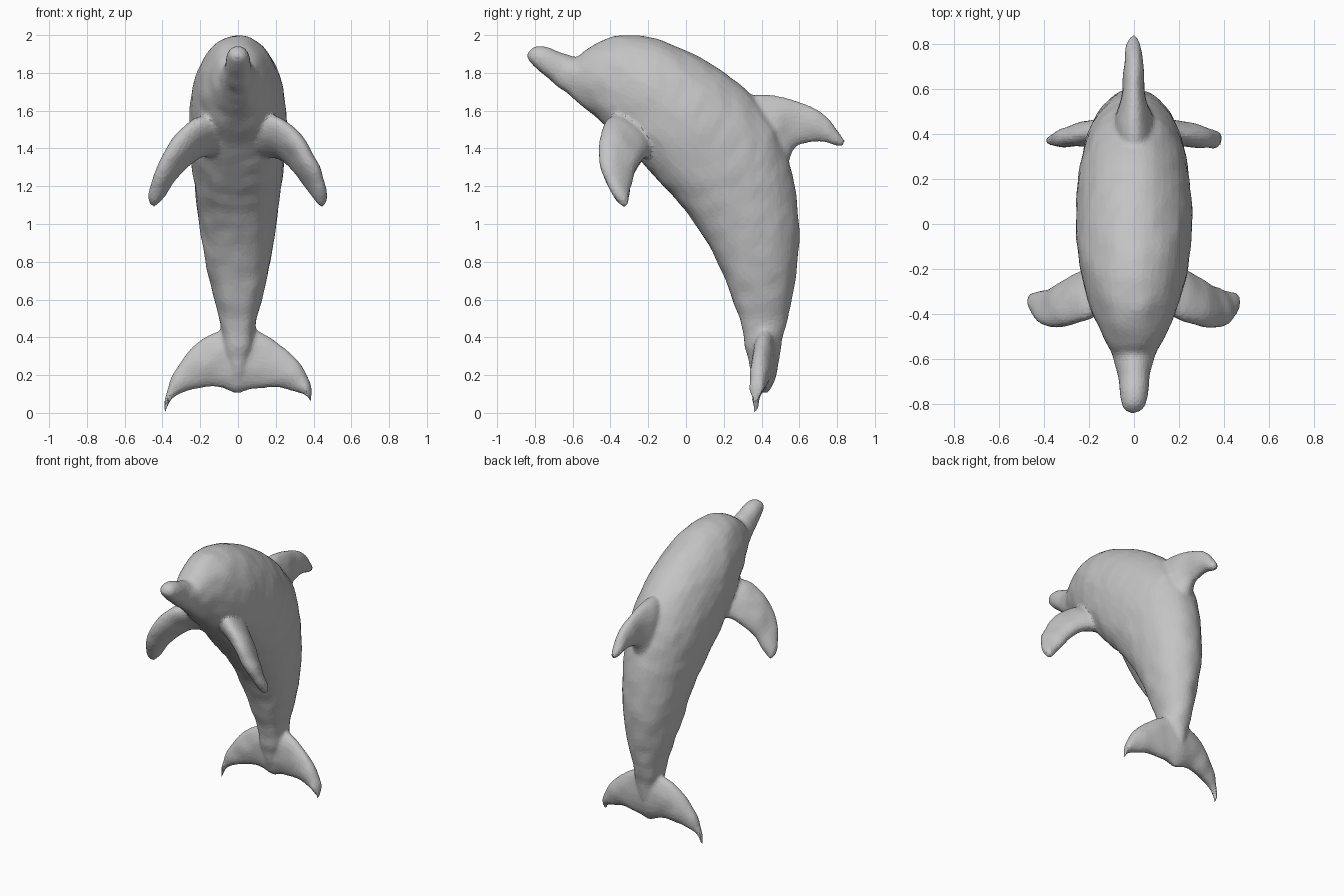
import bpy, bmesh, math
from mathutils import Vector, noise

cube = bpy.data.objects.get("Cube")
if cube:
    bpy.data.objects.remove(cube, do_unlink=True)

grey = bpy.data.materials.new("soft_grey")
grey.use_nodes = True
colour = (0.55, 0.55, 0.55, 1)
grey.diffuse_color = colour
grey.node_tree.nodes["Principled BSDF"].inputs["Base Color"].default_value = colour

# All parts are lofted into one mesh, then fused into a single skin
bm = bmesh.new()


def spline(p0, p1, p2, p3, t):
    """Catmull-Rom blend of four values"""
    return 0.5 * (2 * p1 + (p2 - p0) * t + (2 * p0 - 5 * p1 + 4 * p2 - p3) * t * t
                  + (3 * p1 - p0 - 3 * p2 + p3) * t ** 3)


def loft(stations, sides, steps, side_axis=None, fullness=1):
    """Tube of rings; a station is (one edge, other edge, half thickness).
    A fullness under 1 squares off the half next to the second edge."""
    last = len(stations) - 1
    dense = []
    for i in range(last):
        four = [stations[min(max(i + k, 0), last)] for k in (-1, 0, 1, 2)]
        for s in range(steps):
            dense.append([spline(*column, s / steps) for column in zip(*four)])
    dense.append(stations[-1])

    rings = []
    for i, (a, b, thick) in enumerate(dense):
        before, after = dense[max(i - 1, 0)], dense[min(i + 1, len(dense) - 1)]
        along = after[0] + after[1] - before[0] - before[1]
        across = side_axis or (a - b).cross(along).normalized()
        ring = []
        for k in range(sides):
            c, s = math.cos(2 * math.pi * k / sides), math.sin(2 * math.pi * k / sides)
            if c < 0:
                s = math.copysign(abs(s) ** fullness, s)
            ring.append(bm.verts.new((a + b) / 2 + (a - b) / 2 * c + across * thick * s))
        rings.append(ring)
    faces = [bm.faces.new(rings[0]), bm.faces.new(rings[-1])]
    for r, q in zip(rings, rings[1:]):
        for k in range(sides):
            n = (k + 1) % sides
            faces.append(bm.faces.new((r[k], r[n], q[n], q[k])))
    bmesh.ops.recalc_face_normals(bm, faces=faces)


def upright(rows):
    """Stations lying in the middle plane: y, z of both edges and half width"""
    return [(Vector((0, a, b)), Vector((0, c, d)), w) for a, b, c, d, w in rows]


X = Vector((1, 0, 0))

# Body: back line, belly line and half width from beak to tail
loft(upright([
    (-.84, 1.91, -.842, 1.885, .02), (-.80, 1.94, -.825, 1.86, .05),
    (-.74, 1.935, -.76, 1.80, .063), (-.65, 1.905, -.69, 1.74, .072),
    (-.58, 1.88, -.62, 1.685, .09), (-.53, 1.925, -.56, 1.635, .115),
    (-.44, 1.975, -.48, 1.57, .155), (-.32, 2.002, -.41, 1.50, .195),
    (-.16, 1.98, -.33, 1.43, .23), (.02, 1.91, -.22, 1.31, .253),
    (.20, 1.805, -.12, 1.20, .26), (.35, 1.68, -.03, 1.10, .252),
    (.48, 1.52, .05, 1.0, .235), (.55, 1.32, .12, .89, .215),
    (.59, 1.10, .18, .77, .192), (.598, .90, .225, .66, .165),
    (.578, .70, .265, .55, .13), (.545, .53, .30, .44, .097),
    (.51, .38, .315, .34, .082), (.487, .25, .34, .23, .05),
    (.44, .13, .38, .13, .02)]), 36, 4, X, .75)

# Dorsal fin, swept backwards
loft(upright([
    (.24, 1.66, .42, 1.26, .09), (.39, 1.688, .53, 1.31, .085),
    (.52, 1.668, .575, 1.40, .06), (.63, 1.637, .66, 1.43, .048),
    (.74, 1.57, .74, 1.435, .04), (.81, 1.49, .79, 1.42, .03),
    (.842, 1.44, .83, 1.413, .013)]), 20, 4, X)

# Pectoral fins: leading edge, trailing edge, half thickness
flipper = [((.14, -.37, 1.58), (.12, -.17, 1.36), .07),
           ((.22, -.42, 1.55), (.20, -.20, 1.36), .068),
           ((.31, -.45, 1.47), (.27, -.24, 1.325), .062),
           ((.38, -.458, 1.36), (.33, -.275, 1.26), .054),
           ((.435, -.428, 1.25), (.38, -.295, 1.185), .044),
           ((.468, -.37, 1.15), (.42, -.308, 1.125), .033),
           ((.46, -.325, 1.095), (.44, -.31, 1.095), .016)]
for side in (1, -1):
    flip = Vector((side, 1, 1))
    loft([(Vector(a) * flip, Vector(b) * flip, w) for a, b, w in flipper], 20, 4)

# Tail flukes: one span from tip to tip, right tip hanging lower
half = [((.392, .365, .01), (.386, .365, -.004), .012),
        ((.377, .37, .12), (.36, .375, .062), .025),
        ((.332, .38, .235), (.29, .39, .108), .043),
        ((.25, .395, .338), (.19, .405, .133), .055),
        ((.13, .41, .425), (.08, .415, .128), .062)]
right = [(Vector((-a[0], *a[1:])), Vector((-b[0], *b[1:])), w) for a, b, w in half]
lift = Vector((0, 0, .05))
left = [(Vector(a) + lift * (a[0] / .39) ** 6, Vector(b) + lift * (b[0] / .39) ** 6,
         w + .015 * (a[0] / .39) ** 6) for a, b, w in reversed(half)]
middle = [(Vector((0, .415, .47)), Vector((0, .42, .10)), .068)]
loft(right + middle + left, 20, 5)

# Gently uneven sculpted skin
bm.normal_update()
moves = [(v, v.normal * .008 * noise.noise(v.co * 11)) for v in bm.verts]
for v, move in moves:
    v.co += move

mesh = bpy.data.meshes.new("dolphin_skin")
bm.to_mesh(mesh)
bm.free()
mesh.materials.append(grey)
dolphin = bpy.data.objects.new("dolphin_skin", mesh)
bpy.context.collection.objects.link(dolphin)

# Fuse the parts, soften the joins and facet the surface
fuse = dolphin.modifiers.new("fuse", 'REMESH')
fuse.mode = 'VOXEL'
fuse.voxel_size = .012
soften = dolphin.modifiers.new("soften", 'SMOOTH')
soften.factor = .5
soften.iterations = 8
facet = dolphin.modifiers.new("facet", 'DECIMATE')
facet.ratio = .2
